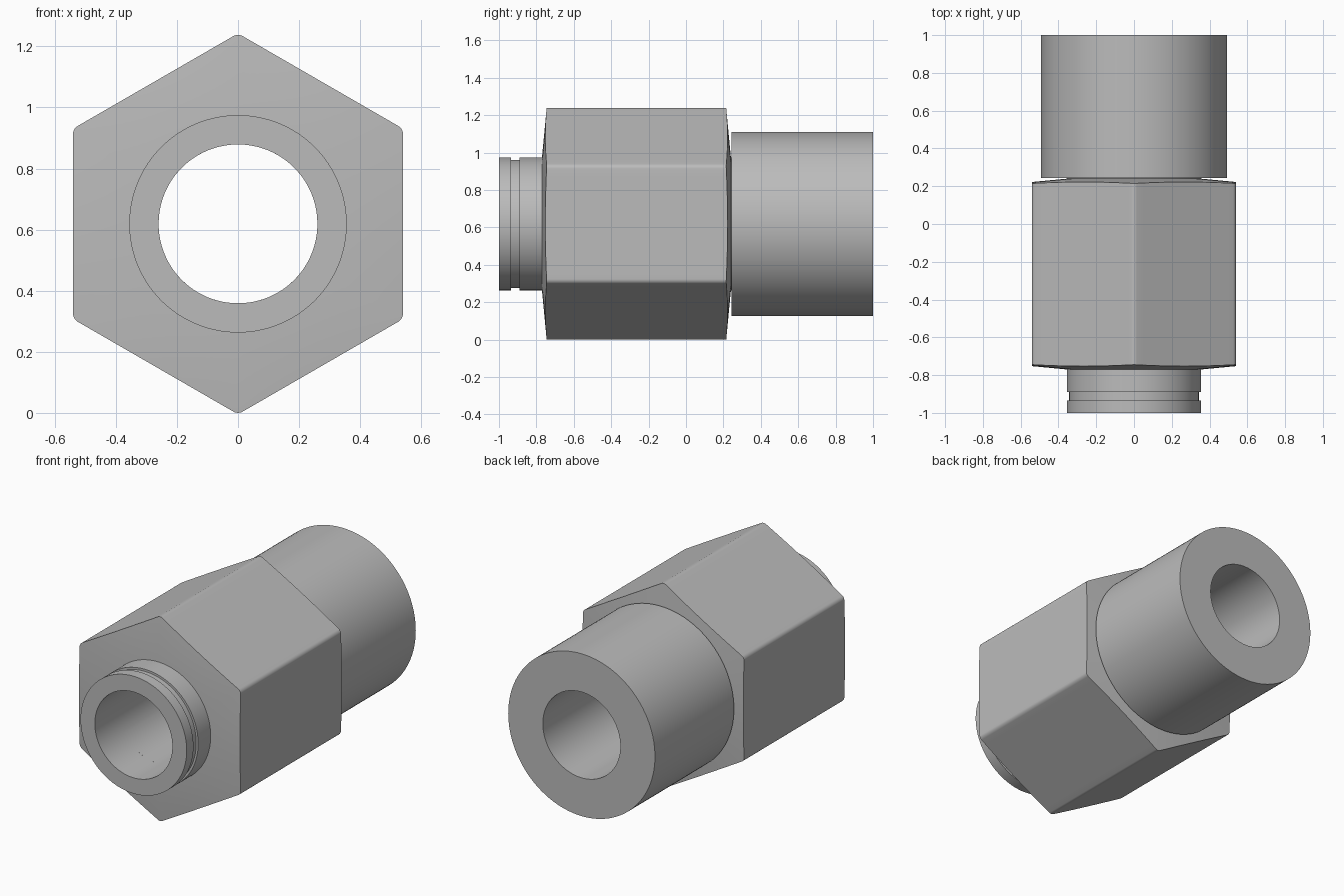
import bpy, bmesh
from math import sin, cos, pi, radians, sqrt, atan2
from mathutils import Vector

cube = bpy.data.objects.get("Cube")
if cube:
    bpy.data.objects.remove(cube, do_unlink=True)

AXIS_Z = 0.619      # height of the fitting's centre line
BORE = 0.26         # through hole
STUB_R = 0.356      # front spigot
TAIL_R = 0.492      # rear cylinder
APOTHEM = 0.54      # half the width across the nut's flats
CORNER = 0.03       # rounding of the nut's corners
FRONT, BACK = -0.77, 0.243
SLOPE = 0.095       # dish of the nut's end faces

steel = bpy.data.materials.new("steel grey")
steel.use_nodes = True
GREY = (0.5, 0.5, 0.5, 1)
steel.diffuse_color = GREY
steel.node_tree.nodes["Principled BSDF"].inputs["Base Color"].default_value = GREY


def circle(r, y, angles):
    return [Vector((r * cos(a), y, r * sin(a))) for a in angles]


def loft(name, rings, closed=False):
    """Join rings of equal point count into a shell around the y axis."""
    bm = bmesh.new()
    loops = [[bm.verts.new(p + Vector((0, 0, AXIS_Z))) for p in ring] for ring in rings]
    pairs = list(zip(loops, loops[1:]))
    if closed:
        pairs.append((loops[-1], loops[0]))
    for a, b in pairs:
        n = len(a)
        for i in range(n):
            j = (i + 1) % n
            bm.faces.new((a[i], b[i], b[j], a[j]))
    mesh = bpy.data.meshes.new(name)
    bm.to_mesh(mesh)
    bm.free()
    mesh.materials.append(steel)
    obj = bpy.data.objects.new(name, mesh)
    bpy.context.collection.objects.link(obj)
    bpy.ops.object.select_all(action='DESELECT')
    obj.select_set(True)
    bpy.context.view_layer.objects.active = obj
    bpy.ops.object.shade_smooth_by_angle(angle=radians(25))


def lathe(name, profile, steps=128):
    angles = [2 * pi * i / steps for i in range(steps)]
    loft(name, [circle(r, y, angles) for r, y in profile])


# Front spigot with its seal groove
lathe("front_spigot", [
    (BORE, FRONT), (BORE, -1), (STUB_R, -1), (STUB_R, -0.935), (0.343, -0.935),
    (0.343, -0.89), (STUB_R, -0.89), (STUB_R, FRONT)])

# Rear cylinder
lathe("rear_cylinder", [
    (STUB_R, BACK - 0.003), (STUB_R, BACK), (TAIL_R, BACK), (TAIL_R, 1),
    (BORE, 1), (BORE, BACK)])

# Hexagonal nut outline: rounded corners joined by divided flats
outline = []
centre_r = (APOTHEM - CORNER) * 2 / sqrt(3)
for k in range(6):
    mid = radians(30 + 60 * k)
    for i in range(7):
        a = mid + radians(-30 + 10 * i)
        outline.append((centre_r * cos(mid) + CORNER * cos(a),
                        centre_r * sin(mid) + CORNER * sin(a)))
    flat = mid + pi / 6
    reach = centre_r / 2
    for i in range(1, 16):
        t = reach * (i / 8 - 1)
        outline.append((APOTHEM * cos(flat) - t * sin(flat),
                        APOTHEM * sin(flat) + t * cos(flat)))
angles = [atan2(z, x) for x, z in outline]


def hex_ring(y, direction):
    """Outline pulled back along a shallow cone."""
    return [Vector((x, y + direction * SLOPE * (sqrt(x * x + z * z) - STUB_R), z))
            for x, z in outline]


loft("hex_nut", [
    circle(BORE, BACK, angles), circle(BORE, FRONT, angles),
    circle(STUB_R, FRONT, angles), hex_ring(FRONT, 1),
    hex_ring(BACK - 0.003, -1), circle(STUB_R, BACK - 0.003, angles)])
